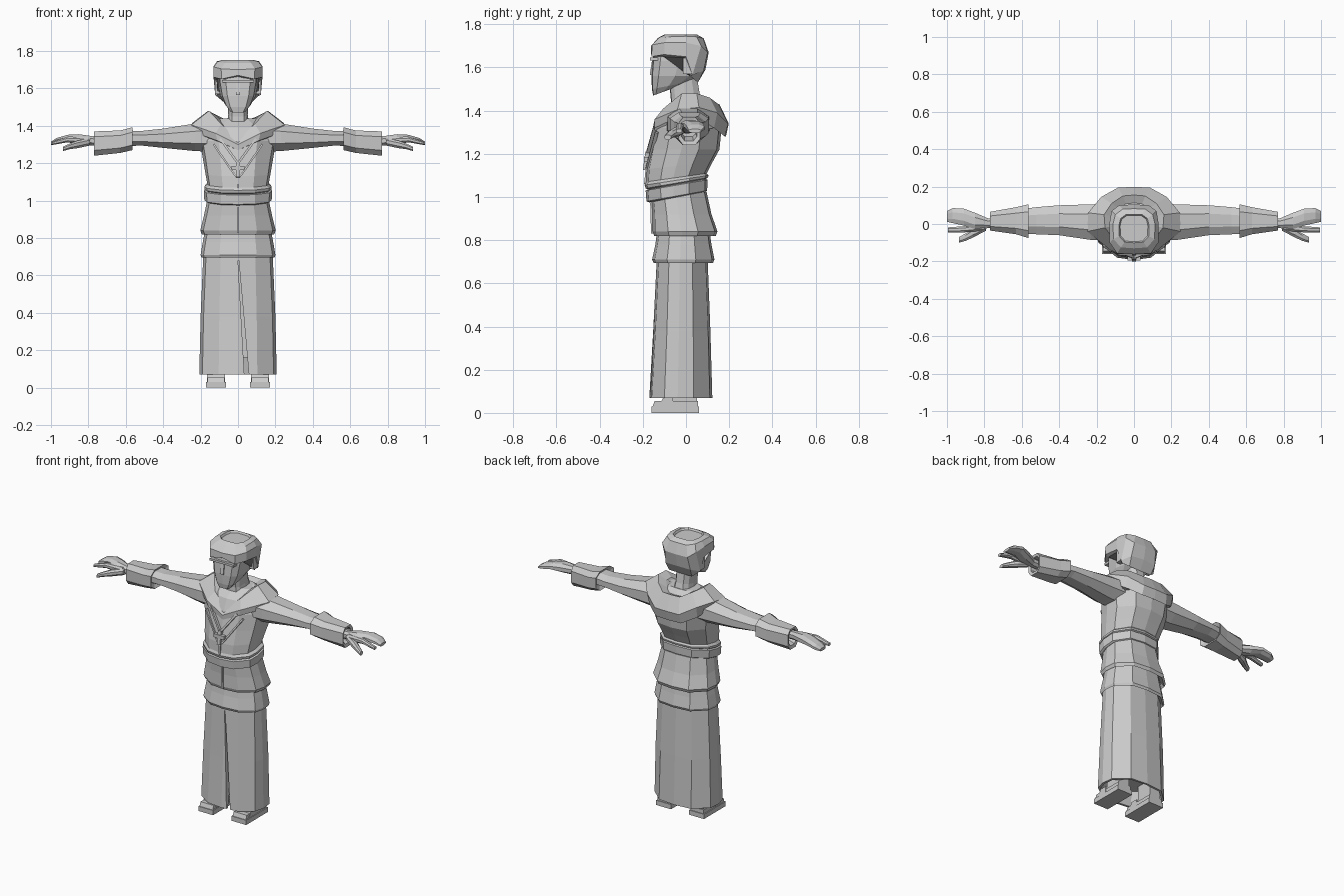
import bpy, bmesh, math
from mathutils import Vector

grey = bpy.data.materials.new("plain_grey")
grey.diffuse_color = (0.6, 0.6, 0.6, 1)

# half outlines, front to back: (fraction of half width, fraction of depth)
BODY = [(0, 0), (.5, .04), (.92, .24), (1, .45), (.96, .7), (.55, .96), (0, 1)]
HEAD = [(0, 0), (.6, .02), (.88, .15), (1, .5), (.88, .8), (.5, 1), (0, 1)]


def mirror_loop(half):
    """Close a half outline by mirroring it in x."""
    return list(half) + [(-x, y, z) for x, y, z in reversed(half[1:-1])]


def ring(z, w, front, back, tilt=0, shape=BODY):
    return mirror_loop([(x * w, front + t * (back - front), z + t * tilt) for x, t in shape])


def loft(name, rings):
    """Skin a row of equal loops and cap both ends."""
    bm = bmesh.new()
    loops = [[bm.verts.new(p) for p in r] for r in rings]
    n = len(loops[0])
    for a, b in zip(loops, loops[1:]):
        for i in range(n):
            j = (i + 1) % n
            bm.faces.new((a[i], a[j], b[j], b[i]))
    bm.faces.new(loops[0][::-1])
    bm.faces.new(loops[-1])
    bmesh.ops.recalc_face_normals(bm, faces=bm.faces)
    mesh = bpy.data.meshes.new(name)
    bm.to_mesh(mesh)
    bm.free()
    mesh.materials.append(grey)
    ob = bpy.data.objects.new(name, mesh)
    bpy.context.collection.objects.link(ob)
    return ob


def limb(name, sections, side, cut=.28):
    """Eight-sided limb along x; sections are (x, low, high, front, back)."""
    rings = []
    for x, lo, hi, f, b in sections:
        dy, dz = (b - f) * cut, (hi - lo) * cut
        rings.append([(side * x, y, z) for y, z in (
            (f, lo + dz), (f + dy, lo), (b - dy, lo), (b, lo + dz),
            (b, hi - dz), (b - dy, hi), (f + dy, hi), (f, hi - dz))])
    return loft(name, rings)


def box(name, x0, x1, y0, y1, z0, z1, toe=0):
    """Box whose top front edge can be drawn back by toe."""
    return loft(name, [[(x0, y0, z0), (x1, y0, z0), (x1, y1, z0), (x0, y1, z0)],
                       [(x0, y0 + toe, z1), (x1, y0 + toe, z1), (x1, y1, z1), (x0, y1, z1)]])


def strip(name, p, q, width, depth=.016):
    """Flat bar from p to q lying on the front of the body."""
    p, q = Vector(p), Vector(q)
    d = (q - p).normalized()
    side = d.cross(Vector((0, -1, 0))).normalized() * width / 2
    out = side.cross(d).normalized() * depth / 2
    return loft(name, [[tuple(c + a * side + b * out) for a, b in
                        ((-1, -1), (1, -1), (1, 1), (-1, 1))] for c in (p, q)])


# long skirt, hollow at the hem, with a front slit
skirt = loft("skirt", [
    ring(.16, .17, -.13, .085), ring(.07, .192, -.155, .108), ring(.07, .207, -.17, .122),
    ring(.38, .20, -.152, .113), ring(.72, .185, -.135, .10)])
slit = loft("slit_cutter", [
    [(.035, -.3, .05), (.06, -.3, .05), (.06, -.12, .05), (.035, -.12, .05)],
    [(.0, -.3, .68), (.004, -.3, .68), (.004, -.12, .68), (.0, -.12, .68)]])
slit.hide_render = True
slit.hide_viewport = True
cut = skirt.modifiers.new("slit", 'BOOLEAN')
cut.operation, cut.object, cut.solver = 'DIFFERENCE', slit, 'EXACT'

# two overlapping tunic skirts
loft("lower_tunic", [
    ring(.715, .18, -.135, .10), ring(.695, .195, -.15, .125), ring(.71, .20, -.157, .132),
    ring(.78, .188, -.142, .118), ring(.87, .17, -.13, .105)])
loft("upper_tunic", [
    ring(.845, .175, -.13, .11), ring(.82, .193, -.147, .138), ring(.84, .202, -.155, .146),
    ring(.92, .182, -.155, .118), ring(.985, .165, -.16, .095, .04)])

# belt and the blouse above it
loft("belt", [
    ring(.975, .172, -.17, .09, .05), ring(.98, .18, -.183, .098, .05),
    ring(1.03, .183, -.187, .10, .05), ring(1.035, .17, -.175, .09, .05)])
loft("torso", [
    ring(1.03, .165, -.165, .085, .05), ring(1.04, .18, -.187, .102, .05),
    ring(1.055, .18, -.192, .104, .045), ring(1.07, .164, -.185, .096, .04),
    ring(1.13, .174, -.182, .122, .03), ring(1.22, .187, -.165, .155),
    ring(1.32, .205, -.145, .165), ring(1.39, .19, -.115, .14), ring(1.44, .10, -.05, .08)])

# lowered hood around the neck
loft("hood", [mirror_loop(h) for h in (
    [(0, -.155, 1.27), (.11, -.145, 1.32), (.22, -.06, 1.36), (.232, .05, 1.37),
     (.17, .13, 1.32), (.09, .18, 1.28), (0, .185, 1.28)],
    [(0, -.158, 1.30), (.12, -.145, 1.36), (.25, -.04, 1.405), (.245, .06, 1.415),
     (.175, .145, 1.39), (.085, .195, 1.34), (0, .198, 1.34)],
    [(0, -.125, 1.33), (.09, -.105, 1.41), (.155, -.02, 1.48), (.16, .05, 1.48),
     (.12, .11, 1.46), (.06, .15, 1.43), (0, .155, 1.43)],
    [(0, -.09, 1.33), (.06, -.075, 1.39), (.11, -.01, 1.45), (.11, .04, 1.45),
     (.08, .08, 1.43), (.04, .10, 1.41), (0, .105, 1.41)])])

# neck and head
loft("neck", [ring(1.36, .065, -.075, .09, .03, HEAD), ring(1.45, .052, -.07, .065, .02, HEAD),
              ring(1.56, .055, -.08, .05, 0, HEAD)])
loft("head", [
    ring(1.47, .045, -.152, -.07, .03, HEAD), ring(1.50, .07, -.158, .0, .03, HEAD),
    ring(1.56, .095, -.16, .06, 0, HEAD), ring(1.63, .108, -.155, .085, 0, HEAD),
    ring(1.70, .11, -.145, .09, 0, HEAD)])
box("brow", -.085, .085, -.166, -.13, 1.632, 1.646)
box("nose", -.012, .012, -.168, -.14, 1.565, 1.63, .01)

# cropped hair with a sunken crown
crown = [(0, -.13, 1.737), (.07, -.125, 1.737), (.11, -.08, 1.742), (.112, 0, 1.745),
         (.10, .05, 1.742), (.06, .08, 1.735), (0, .082, 1.735)]


def crown_ring(scale, z):
    return mirror_loop([(x * scale, -.025 + (y + .025) * scale, z) for x, y, _ in crown])


loft("hair", [mirror_loop(h) for h in (
    [(0, -.145, 1.66), (.075, -.145, 1.65), (.11, -.10, 1.65), (.115, -.005, 1.645),
     (.11, .02, 1.56), (.08, .055, 1.53), (0, .055, 1.53)],
    [(0, -.162, 1.67), (.088, -.16, 1.65), (.13, -.10, 1.66), (.13, 0, 1.65),
     (.122, .03, 1.565), (.088, .082, 1.585), (0, .09, 1.59)],
    [(0, -.162, 1.70), (.09, -.157, 1.705), (.13, -.10, 1.715), (.132, 0, 1.715),
     (.12, .07, 1.70), (.08, .10, 1.67), (0, .105, 1.67)], crown)]
    + [crown_ring(.72, 1.752), crown_ring(.66, 1.74)])

for side, tag in ((1, "left"), (-1, "right")):
    # arm, flared cuff and hand
    limb(tag + "_sleeve", [
        (.10, 1.26, 1.42, -.09, .11), (.23, 1.265, 1.412, -.085, .105),
        (.40, 1.282, 1.385, -.06, .10), (.52, 1.295, 1.372, -.055, .09),
        (.60, 1.29, 1.375, -.05, .08)], side)
    limb(tag + "_cuff", [
        (.585, 1.30, 1.36, -.04, .07), (.565, 1.27, 1.392, -.075, .105),
        (.63, 1.255, 1.375, -.055, .09), (.77, 1.24, 1.37, -.035, .065),
        (.765, 1.26, 1.355, -.022, .05), (.70, 1.28, 1.345, -.02, .045)], side, .22)
    limb(tag + "_palm", [
        (.70, 1.295, 1.34, -.02, .03), (.78, 1.295, 1.345, -.022, .03),
        (.85, 1.30, 1.355, -.03, .06), (.91, 1.312, 1.352, -.008, .082),
        (.97, 1.302, 1.335, .005, .085), (1.0, 1.297, 1.315, .012, .07)], side)
    limb(tag + "_finger", [
        (.80, 1.30, 1.34, -.035, .0), (.91, 1.312, 1.342, -.045, -.012),
        (.995, 1.297, 1.315, -.045, -.018)], side)
    limb(tag + "_thumb", [
        (.79, 1.295, 1.335, -.035, .0), (.86, 1.28, 1.32, -.072, -.02),
        (.90, 1.275, 1.305, -.09, -.05), (.935, 1.265, 1.288, -.10, -.07)], side)

    # sandal, foot and ankle
    a, b = sorted((side * .065, side * .17))
    box(tag + "_sole", a, b, -.16, .06, 0, .03)
    box(tag + "_foot", a + .006, b - .006, -.155, .055, .03, .055, .01)
    box(tag + "_strap", a + .004, b - .004, -.125, -.06, .03, .072, .02)
    box(tag + "_ankle", a + .015, b - .015, -.06, .05, .05, .20)

    # ear and necklace cord
    a, b = sorted((side * .09, side * .122))
    box(tag + "_ear", a, b, -.015, .025, 1.57, 1.645)
    strip(tag + "_cord", (side * .095, -.142, 1.33), (0, -.178, 1.20), .012)
    strip(tag + "_lapel", (side * .13, -.136, 1.30), (side * .012, -.18, 1.13), .01)

# pendant cross and front seams
strip("pendant_post", (0, -.178, 1.21), (0, -.19, 1.125), .022, .02)
strip("pendant_bar", (-.036, -.185, 1.175), (.036, -.185, 1.175), .022, .02)
strip("blouse_seam", (0, -.181, 1.13), (0, -.188, 1.06), .012, .012)
strip("tunic_seam", (0, -.160, .975), (0, -.156, .83), .012, .012)
